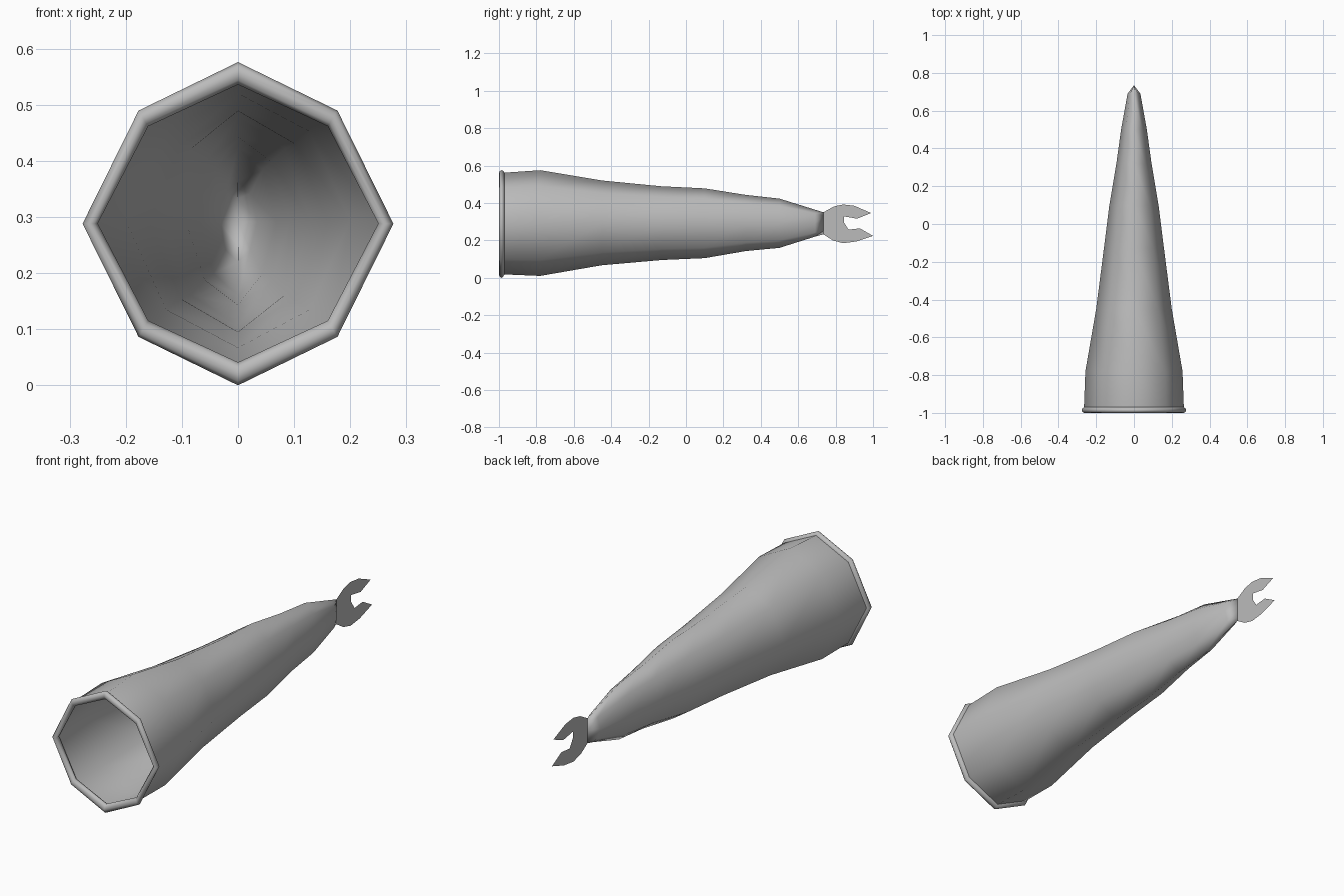
import bpy, bmesh

grey = bpy.data.materials.new("plain grey")
grey.diffuse_color = (0.5, 0.5, 0.5, 1)

# Unit cross-section: slightly diamond-like octagon
OCT = [(1, 0), (0.64, 0.7), (0, 1), (-0.64, 0.7),
       (-1, 0), (-0.64, -0.7), (0, -1), (0.64, -0.7)]


def finish(name, bm, smooth=True):
    me = bpy.data.meshes.new(name)
    bm.to_mesh(me)
    bm.free()
    me.materials.append(grey)
    for p in me.polygons:
        p.use_smooth = smooth
    ob = bpy.data.objects.new(name, me)
    bpy.context.collection.objects.link(ob)
    return ob


def loft(name, rings, closed=False):
    """Skin octagon rings given as (y, top, bottom, half width)."""
    bm = bmesh.new()
    loops = []
    for y, top, bot, hw in rings:
        mid, hh = (top + bot) / 2, (top - bot) / 2
        loops.append([bm.verts.new((hw * a, y, mid + hh * b)) for a, b in OCT])
    pairs = list(zip(loops, loops[1:]))
    if closed:
        pairs.append((loops[-1], loops[0]))
    for lo, hi in pairs:
        for i in range(8):
            j = (i + 1) % 8
            bm.faces.new((lo[i], hi[i], hi[j], lo[j]))
    # The pinched end collapses onto a vertical edge
    bmesh.ops.remove_doubles(bm, verts=bm.verts, dist=1e-4)
    bmesh.ops.dissolve_degenerate(bm, edges=bm.edges, dist=1e-5)
    return finish(name, bm)


# Tapering hollow body
loft("tapered_body", [
    (-0.97, 0.562, 0.018, 0.264), (-0.78, 0.575, 0.010, 0.257),
    (-0.45, 0.520, 0.067, 0.200), (-0.13, 0.489, 0.095, 0.159),
    (0.10, 0.478, 0.105, 0.130), (0.32, 0.443, 0.143, 0.093),
    (0.50, 0.423, 0.160, 0.068), (0.69, 0.364, 0.220, 0.034),
    (0.735, 0.350, 0.232, 0.0)])

# Rolled rim around the open mouth
loft("rolled_rim", [
    (-0.970, 0.562, 0.018, 0.264), (-0.978, 0.572, 0.005, 0.274),
    (-0.988, 0.576, 0.000, 0.277), (-0.997, 0.569, 0.007, 0.271),
    (-1.000, 0.557, 0.019, 0.264), (-0.996, 0.544, 0.032, 0.256),
    (-0.986, 0.536, 0.041, 0.250), (-0.975, 0.540, 0.037, 0.252)], closed=True)

# Flat open-jawed clip at the narrow end, one sheet on the centre plane
CLIP = [(0.735, 0.350), (0.79, 0.381), (0.84, 0.392), (0.90, 0.385),
        (0.99, 0.346), (0.915, 0.316), (0.845, 0.328), (0.795, 0.292),
        (0.845, 0.255), (0.93, 0.264), (1.0, 0.224), (0.91, 0.194),
        (0.84, 0.185), (0.785, 0.200), (0.735, 0.232)]
bm = bmesh.new()
# Reversed order makes the sheet a single clean face
face = bm.faces.new([bm.verts.new((0, y, z)) for y, z in reversed(CLIP)])
bmesh.ops.triangulate(bm, faces=[face])
finish("jaw_clip", bm, smooth=False)
